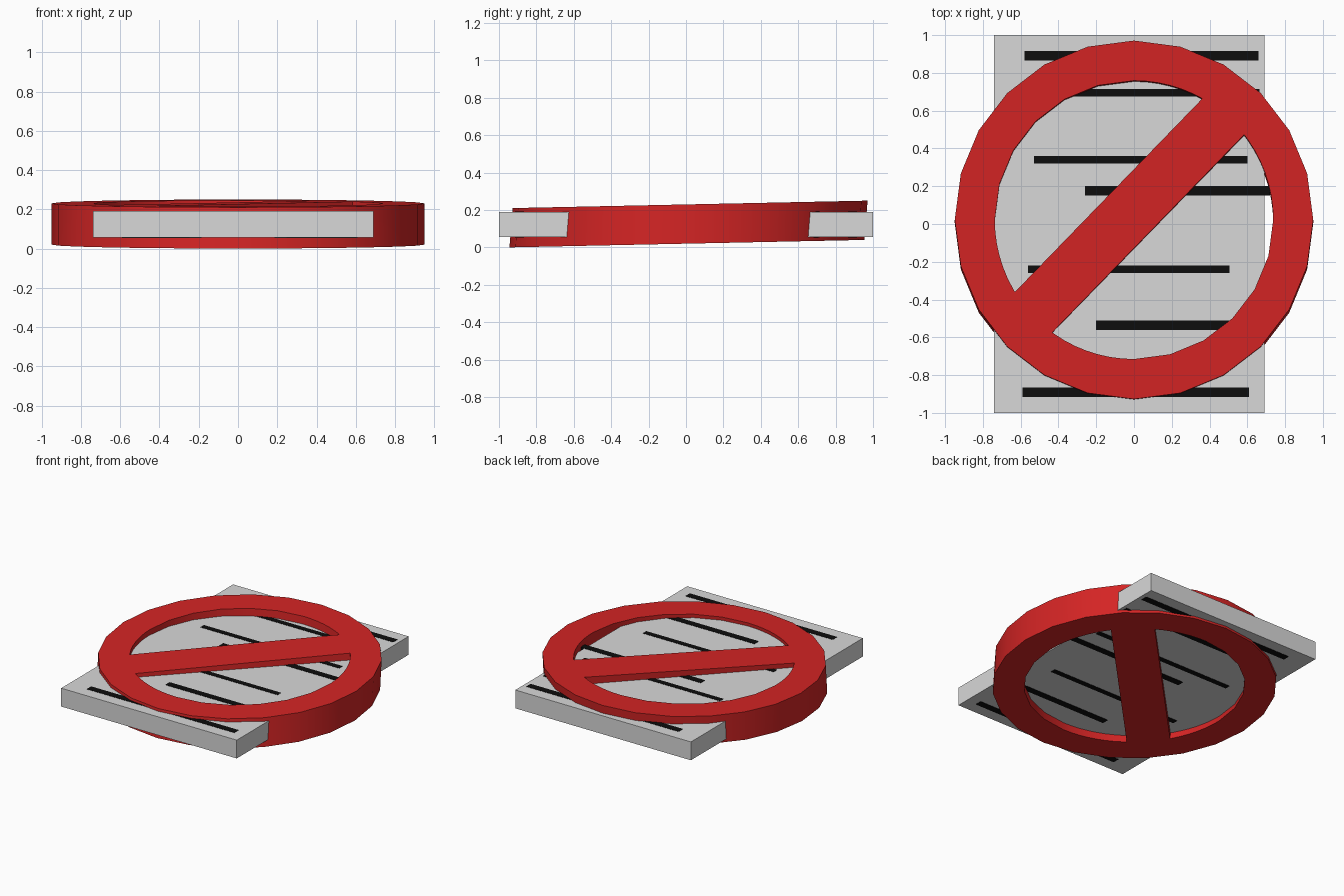
import bpy, bmesh, math
from mathutils import Vector

if "Cube" in bpy.data.objects:
    bpy.data.objects.remove(bpy.data.objects["Cube"], do_unlink=True)


def material(name, rgb):
    m = bpy.data.materials.new(name)
    m.use_nodes = True
    m.diffuse_color = (*rgb, 1)
    m.node_tree.nodes["Principled BSDF"].inputs["Base Color"].default_value = (*rgb, 1)
    return m


GREY = material("light grey", (0.69, 0.69, 0.69))
RED = material("sign red", (0.66, 0.018, 0.018))
BLACK = material("line black", (0.004, 0.004, 0.004))


def add_object(name, bm, mat):
    bmesh.ops.recalc_face_normals(bm, faces=bm.faces)
    me = bpy.data.meshes.new(name)
    bm.to_mesh(me)
    bm.free()
    me.materials.append(mat)
    ob = bpy.data.objects.new(name, me)
    bpy.context.collection.objects.link(ob)
    return ob


def box(name, x, y, z, mat):
    bm = bmesh.new()
    bmesh.ops.create_cube(bm, size=1)
    for v in bm.verts:
        v.co = [(lo + hi) / 2 + c * (hi - lo) for c, (lo, hi) in zip(v.co, (x, y, z))]
    return add_object(name, bm, mat)


# Flat sheet
box("sheet", (-0.74, 0.69), (-1, 1), (0.055, 0.19), GREY)

# Printed lines, showing just proud of both faces: left end, right end, centre y, width
LINES = [(-0.58, 0.66, 0.89, 0.05), (-0.50, 0.665, 0.695, 0.04),
         (-0.53, 0.60, 0.34, 0.04), (-0.26, 0.72, 0.175, 0.05),
         (-0.56, 0.505, -0.24, 0.04), (-0.20, 0.62, -0.535, 0.05),
         (-0.59, 0.61, -0.89, 0.05)]
for i, (x0, x1, y, w) in enumerate(LINES, 1):
    box(f"text_line_{i}", (x0, x1), (y - w / 2, y + w / 2), (0.053, 0.192), BLACK)


# Ring with diagonal bar: a 24-sided disc with two openings, extruded
def arc(r, degrees):
    return [Vector((r * math.cos(math.radians(a)), r * math.sin(math.radians(a)), 0))
            for a in degrees]


def opening(start, end):
    # coarse steps in two quadrants, fine steps in the two the bar crosses
    inner = [a for a in range(0, 400, 5)
             if start + 1 < a < end - 1 and (a % 15 == 0 or (a // 90) % 2 == 0)]
    return arc(0.737, [start, *inner, end])


bm = bmesh.new()
edges = []
for loop in (arc(0.949, range(0, 360, 15)), opening(60.6, 211.2), opening(234, 397.7)):
    vs = [bm.verts.new(p) for p in loop]
    edges += [bm.edges.new((a, b)) for a, b in zip(vs, vs[1:] + vs[:1])]
bmesh.ops.triangle_fill(bm, use_beauty=True, use_dissolve=False, edges=edges,
                        normal=(0, 0, 1))
bottom = list(bm.verts)
ext = bmesh.ops.extrude_face_region(bm, geom=bm.faces[:], use_keep_orig=True)
top = [g for g in ext["geom"] if isinstance(g, bmesh.types.BMVert)]

# Slight tilt towards the back, with the top face shifted back a little
for verts, z, shift in ((bottom, 0.02, 0.005), (top, 0.23, 0.022)):
    for v in verts:
        v.co.z = z + 0.021 * v.co.y
        v.co.y += shift
ring = add_object("prohibition_ring", bm, RED)
bpy.ops.object.select_all(action="DESELECT")
ring.select_set(True)
bpy.context.view_layer.objects.active = ring
bpy.ops.object.shade_smooth_by_angle(angle=math.radians(30))
